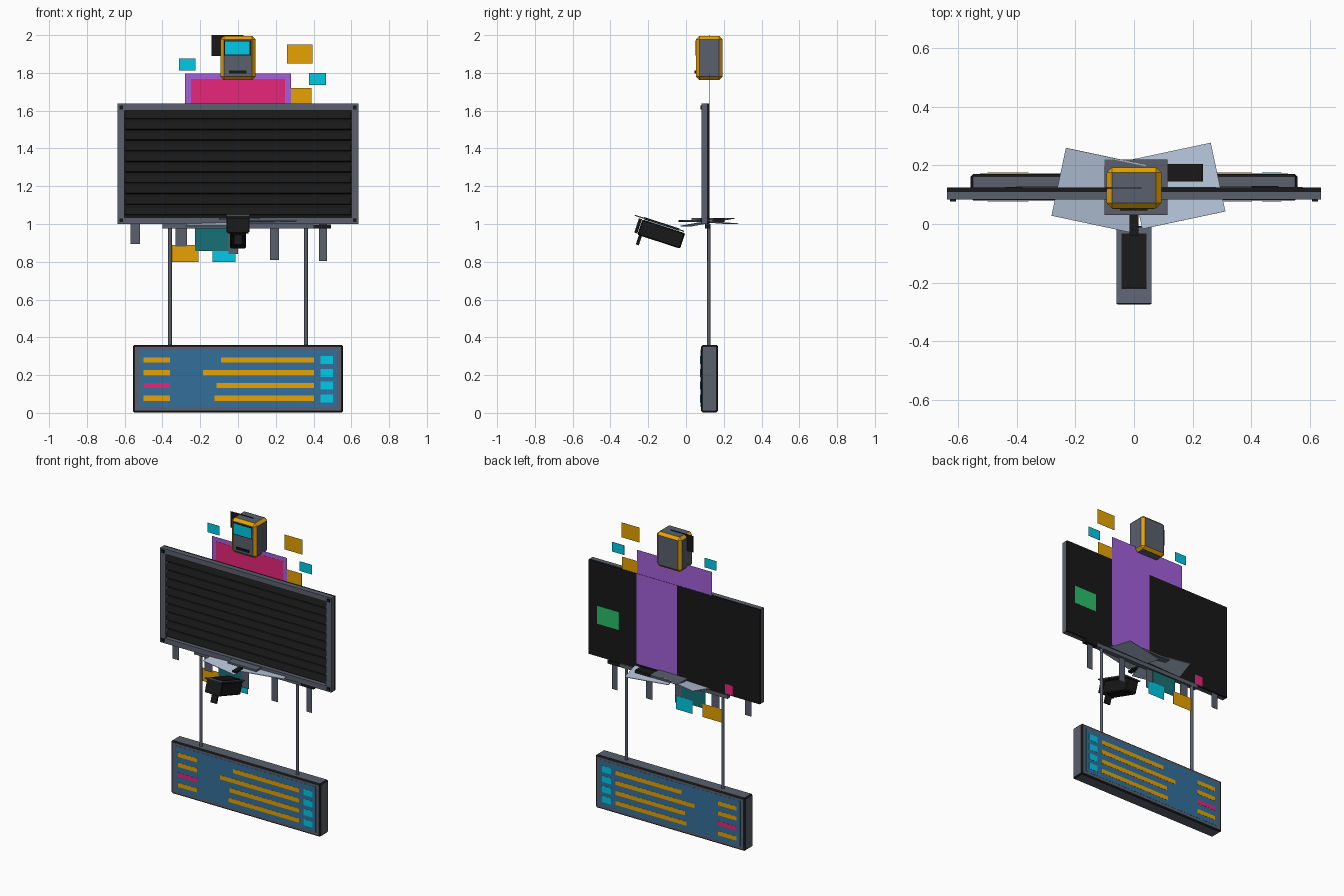
import bpy
from math import radians
from mathutils import Vector, Euler

cube = bpy.data.objects.get("Cube")
if cube:
    bpy.data.objects.remove(cube, do_unlink=True)


def material(name, *rgb):
    m = bpy.data.materials.new(name)
    m.use_nodes = True
    m.diffuse_color = (*rgb, 1)
    m.node_tree.nodes["Principled BSDF"].inputs["Base Color"].default_value = (*rgb, 1)
    return m


GREY = material("steel grey", .1, .117, .15)
DARK = material("near black", .009, .009, .009)
ORANGE = material("amber", .8, .36, 0)
CYAN = material("cyan", 0, .6, .82)
PINK = material("magenta", .85, .02, .21)
PURPLE = material("violet", .37, .115, .7)
BLUE = material("screen blue", .033, .16, .33)
PALE = material("pale panel", .47, .56, .7)
GREEN = material("green", .022, .52, .14)
TEAL = material("teal", .008, .165, .185)


def box(name, x, y, z, mat, rot=(0, 0, 0), edge=None, bevel=0):
    """Box from (min, max) ranges, turned about its own centre in degrees."""
    bpy.ops.mesh.primitive_cube_add(size=1)
    ob = bpy.context.object
    ob.name = name
    centre = Vector([sum(r) / 2 for r in (x, y, z)])
    size = [r[1] - r[0] for r in (x, y, z)]
    for v in ob.data.vertices:
        v.co = Vector([a * b for a, b in zip(v.co, size)])
    ob.location = centre
    ob.rotation_euler = Euler([radians(a) for a in rot])
    ob.data.materials.append(mat)
    if bevel:
        # bevelled edges take their own trim colour
        ob.data.materials.append(edge or mat)
        mod = ob.modifiers.new("trim", "BEVEL")
        mod.width = bevel
        mod.segments = 1
        mod.material = 1
    return ob


def sheet(name, x, z, mat, y=.122):
    return box(name, x, (y, y + .001), z, mat)


# Lower sign: body, screens and list rows on both sides
box("sign_body", (-.557, .557), (.08, .17), (.003, .36), GREY, edge=DARK, bevel=.008)
for side, y in (("front", .078), ("back", .171)):
    sheet(f"sign_{side}_screen", (-.525, .525), (.03, .335), BLUE, y)
    bar_y = y - .003 if side == "front" else y + .003
    for row, start in enumerate((-.125, -.115, -.185, -.09)):
        z = .077 + row * .0675
        span = (z - .014, z + .014)
        sheet(f"sign_{side}_label", (-.5, -.36), span, PINK if row == 1 else ORANGE, bar_y)
        sheet(f"sign_{side}_line", (start, .402), span, ORANGE, bar_y)
        sheet(f"sign_{side}_icon", (.437, .503), (z - .021, z + .021), CYAN, bar_y)

# Poles linking the sign to the billboard
for x in (-.36, .36):
    bpy.ops.mesh.primitive_cylinder_add(vertices=12, radius=.01, depth=.66, location=(x, .12, .67))
    pole = bpy.context.object
    pole.name = "pole"
    pole.data.materials.append(GREY)
    bpy.ops.object.shade_smooth_by_angle()

# Billboard: backing, frame, corner bolts and louvre slats
box("billboard_back", (-.638, .638), (.11, .125), (1, 1.637), DARK)
for z in (1, 1.602):
    box("frame_rail", (-.638, .638), (.083, .112), (z, z + .035), GREY)
for s in (-1, 1):
    box("frame_stile", sorted((s * .6, s * .638)), (.083, .112), (1.035, 1.602), GREY)
    for z in (1.02, 1.617):
        box("frame_bolt", (s * .618 - .01, s * .618 + .01), (.077, .085),
            (z - .01, z + .01), DARK)
for i in range(10):
    z = 1.066 + i * .0565
    box("louvre_slat", (-.598, .598), (.093, .101), (z - .02, z + .02), DARK, (-30, 0, 0))

# Projection panel rising behind the billboard
sheet("projection_back", (-.28, .28), (1.62, 1.796), PURPLE, .1225)
sheet("projection_lower", (-.02, .28), (1.03, 1.637), PURPLE, .1245)
sheet("projection_front", (-.25, .25), (1.62, 1.767), PINK, .1205)
sheet("back_patch_green", (.41, .575), (1.22, 1.34), GREEN, .1245)
sheet("back_patch_pink", (-.44, -.38), (1.005, 1.07), PINK, .1245)

# Floating tiles above and below the billboard
for name, x, z, mat in (
        ("tile_amber_high", (.26, .395), (1.85, 1.95), ORANGE),
        ("tile_cyan_right", (.375, .465), (1.735, 1.8), CYAN),
        ("tile_amber_low", (.28, .39), (1.62, 1.72), ORANGE),
        ("tile_cyan_left", (-.312, -.225), (1.813, 1.877), CYAN),
        ("tile_dark", (-.14, .03), (1.89, 2), DARK),
        ("hanging_amber", (-.35, -.21), (.8, .89), ORANGE),
        ("hanging_cyan", (-.135, -.012), (.8, .89), CYAN)):
    sheet(name, x, z, mat)
sheet("hanging_teal", (-.228, -.05), (.857, .98), TEAL, .118)

# Hanging strips under the billboard
for x, w, low in ((-.545, .05, .895), (-.3, .06, .88), (-.025, .05, .84),
                  (.193, .046, .81), (.45, .04, .805)):
    sheet("hanging_strip", (x - w / 2, x + w / 2), (low, 1.01), GREY, .115)

# Cross beam and shelf under the billboard
box("cross_beam", (-.4, .4), (.1, .13), (.975, .999), GREY)
box("beam_end", (.4, .493), (.1, .13), (.975, .998), DARK)
box("shelf_wing_right", (0, .29), (.01, .25), (1.008, 1.012), PALE, (-4, 0, 12))
box("shelf_wing_left", (-.26, .02), (-.005, .235), (1.008, 1.012), PALE, (10, 0, -12))
box("shelf_plate", (-.1, .115), (.03, .22), (1.02, 1.032), GREY)
box("shelf_box", (.115, .235), (.145, .205), (1.01, 1.03), DARK)

# Tilted camera hanging in front on a short arm
box("camera_arm", (-.015, .015), (-.04, .08), (1.01, 1.022), DARK)
TILT = (-18, 0, 0)
box("camera_body", (-.042, .042), (-.25, -.012), (.904, .99), DARK, TILT, bevel=.006)
box("camera_hood", (-.06, .06), (-.278, -.004), (1.001, 1.007), GREY, TILT)
box("camera_hood_strip", (-.042, .042), (-.225, -.03), (.994, 1.006), DARK, TILT)
box("camera_front", (-.056, .056), (-.262, -.245), (.95, 1.03), DARK, TILT)
box("camera_grip", (-.02, .02), (-.255, -.238), (.888, .96), DARK, TILT)

# Terminal head with amber edges, screen and slot
box("head_body", (-.093, .093), (.053, .193), (1.762, 1.996), GREY, edge=ORANGE, bevel=.018)
sheet("head_screen", (-.068, .062), (1.897, 1.966), CYAN, .049)
box("head_screen_rim", (-.074, .068), (.051, .058), (1.891, 1.972), DARK)
box("head_slot", (-.048, .046), (.046, .058), (1.797, 1.812), DARK)
box("head_top_line", (-.1, .025), (.121, .125), (1.99, 2), DARK)
